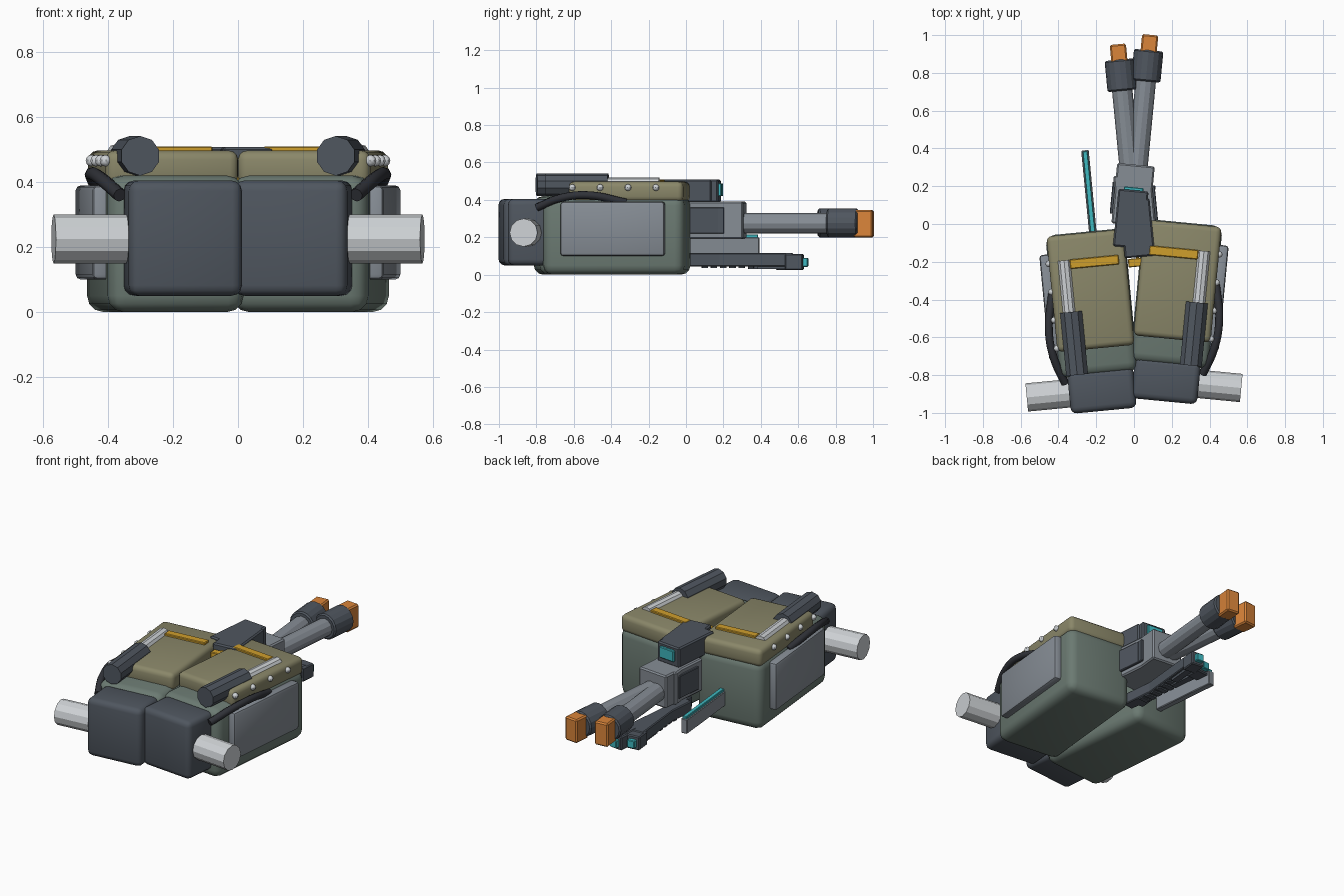
import bpy, bmesh, math
from mathutils import Matrix, Vector

if "Cube" in bpy.data.objects:
    bpy.data.objects.remove(bpy.data.objects["Cube"])


def material(name, hex_code):
    rgb = [int(hex_code[i:i + 2], 16) / 255 for i in (0, 2, 4)]
    col = [c / 12.92 if c < 0.04 else ((c + 0.055) / 1.055) ** 2.4 for c in rgb] + [1]
    m = bpy.data.materials.new(name)
    m.use_nodes = True
    m.diffuse_color = col
    m.node_tree.nodes["Principled BSDF"].inputs["Base Color"].default_value = col
    return m


BODY = material("grey green", "6b7a72")
LID = material("olive", "8a8769")
DARK = material("dark slate", "4f565f")
GREY = material("mid grey", "868d95")
SILVER = material("silver", "ced2d5")
TEAL = material("teal", "3fb8c0")
ORANGE = material("orange", "da853a")
YELLOW = material("yellow", "cf9f2c")
HOSE = material("black rubber", "303238")


def frame(s):
    """Placement of one half: s = 1 is +x, s = -1 is -x."""
    return (Matrix.Translation((s * 0.224, -0.395 + s * 0.025, 0))
            @ Matrix.Rotation(math.radians(-5.5 * s), 4, 'Z'))


def finish(name, bm, mat, s, smooth=True):
    me = bpy.data.meshes.new(name)
    bm.to_mesh(me)
    bm.free()
    me.materials.append(mat)
    if smooth:
        me.shade_smooth()
        me.set_sharp_from_angle(angle=math.radians(35))
    ob = bpy.data.objects.new(name + ("_left" if s > 0 else "_right"), me)
    bpy.context.collection.objects.link(ob)
    ob.matrix_world = frame(s)
    return ob


def box(name, mat, s, x, y, z, bevel=0.0, seg=3):
    """Box from (min, max) ranges in the half's own frame; x is mirrored by s."""
    bm = bmesh.new()
    bmesh.ops.create_cube(bm, size=1)
    size = Vector((x[1] - x[0], y[1] - y[0], z[1] - z[0]))
    mid = Vector((s * (x[0] + x[1]) / 2, (y[0] + y[1]) / 2, (z[0] + z[1]) / 2))
    bmesh.ops.scale(bm, vec=size, verts=bm.verts)
    bmesh.ops.translate(bm, vec=mid, verts=bm.verts)
    if bevel:
        bmesh.ops.bevel(bm, geom=bm.edges[:], offset=bevel, segments=seg,
                        profile=0.5, affect='EDGES')
    return finish(name, bm, mat, s)


def rod(name, mat, s, axis, a, b, u, z, r, sides=12, bevel=0.0):
    """Prism along local x or y from a to b; u is the other horizontal position."""
    bm = bmesh.new()
    bmesh.ops.create_cone(bm, cap_ends=True, segments=sides, radius1=r, radius2=r, depth=b - a)
    if bevel:
        rim = [e for e in bm.edges if abs(e.verts[0].co.z - e.verts[1].co.z) < 1e-5]
        bmesh.ops.bevel(bm, geom=rim, offset=bevel, segments=1, affect='EDGES')
    mid = (a + b) / 2
    if axis == 'x':
        turn, pos = Matrix.Rotation(math.pi / 2, 4, 'Y'), (s * mid, u, z)
    else:
        turn, pos = Matrix.Rotation(-math.pi / 2, 4, 'X'), (s * u, mid, z)
    bmesh.ops.transform(bm, matrix=Matrix.Translation(pos) @ turn, verts=bm.verts)
    return finish(name, bm, mat, s, False)


def hose(s):
    cu = bpy.data.curves.new("hose", 'CURVE')
    cu.dimensions = '3D'
    cu.bevel_depth = 0.021
    cu.bevel_resolution = 2
    cu.resolution_u = 6
    cu.use_fill_caps = True
    path = [(0.18, -0.41, 0.36), (0.225, -0.28, 0.41), (0.24, -0.13, 0.425), (0.205, 0.07, 0.385)]
    sp = cu.splines.new('BEZIER')
    sp.bezier_points.add(len(path) - 1)
    for p, (x, y, z) in zip(sp.bezier_points, path):
        p.co = (s * x, y, z)
        p.handle_left_type = p.handle_right_type = 'AUTO'
    cu.materials.append(HOSE)
    ob = bpy.data.objects.new("hose_left" if s > 0 else "hose_right", cu)
    bpy.context.collection.objects.link(ob)
    ob.matrix_world = frame(s)


for s in (1, -1):
    # Main hull, lid, front block and side panel
    box("hull", BODY, s, (-0.21, 0.21), (-0.38, 0.38), (0, 0.42), 0.05)
    box("lid", LID, s, (-0.205, 0.205), (-0.24, 0.375), (0.39, 0.497), 0.028)
    box("lid_stripe", YELLOW, s, (-0.165, 0.095), (0.192, 0.242), (0.49, 0.51), 0.004, 1)
    box("front_block", DARK, s, (-0.185, 0.165), (-0.572, -0.35), (0.05, 0.405), 0.032)
    box("side_panel", GREY, s, (0.19, 0.252), (-0.28, 0.28), (0.1, 0.39), 0.016, 2)
    rod("front_axle", SILVER, s, 'x', 0.1, 0.39, -0.463, 0.225, 0.075)

    # Piston, bolts and hose on the outer edge
    rod("piston_sleeve", DARK, s, 'y', -0.37, -0.035, 0.113, 0.481, 0.061, 10)
    rod("piston_rod", SILVER, s, 'y', -0.1, 0.24, 0.124, 0.482, 0.037, 10)
    for y in (-0.22, -0.07, 0.08, 0.23):
        bm = bmesh.new()
        bmesh.ops.create_uvsphere(bm, u_segments=8, v_segments=6, radius=0.018)
        bmesh.ops.translate(bm, vec=(s * 0.206, y, 0.466), verts=bm.verts)
        finish("bolt", bm, SILVER, s)
    hose(s)

    # Rear arm mount with side plates and sensor
    c = -0.278
    box("arm_mount", GREY, s, (c - 0.1, c + 0.1), (0.34, 0.66), (0.19, 0.39), 0.008, 1)
    for d in (-1, 1):
        x = c + d * 0.1
        box("mount_plate", DARK, s, (x - 0.014, x + 0.014), (0.39, 0.56), (0.22, 0.36), 0.004, 1)
    box("sensor_housing", DARK, s, (c - 0.08, c + 0.08), (0.22, 0.525), (0.385, 0.508), 0.008, 1)
    box("sensor_lens", TEAL, s, (c - 0.052, c + 0.052), (0.5, 0.54), (0.42, 0.488), 0.004, 1)
    box("sensor_bracket", YELLOW, s, (c - 0.025, c + 0.065), (0.17, 0.215), (0.4, 0.475), 0.004, 1)

    # Barrel with muzzle and tip
    b = -0.269
    rod("barrel", GREY, s, 'y', 0.6, 1.12, b, 0.275, 0.054)
    rod("muzzle", DARK, s, 'y', 1.105, 1.27, b, 0.277, 0.078, 16, 0.008)
    box("muzzle_tip", ORANGE, s, (b - 0.043, b + 0.043), (1.25, 1.352), (0.2, 0.345), 0.008, 1)

    # Lower slim arm with ribs underneath
    box("lower_arm", DARK, s, (c - 0.035, c + 0.035), (0.36, 0.92), (0.045, 0.115), 0.005, 1)
    box("lower_arm_tip", DARK, s, (c - 0.042, c + 0.042), (0.88, 0.975), (0.025, 0.11), 0.006, 1)
    box("lower_arm_rail", DARK, s, (c - 0.02, c + 0.02), (0.73, 0.9), (0.03, 0.06))
    box("lower_arm_light", TEAL, s, (c - 0.024, c + 0.024), (0.96, 1.0), (0.042, 0.09), 0.004, 1)
    for i in range(5):
        y = 0.48 + i * 0.05
        box("arm_rib", DARK, s, (c - 0.028, c + 0.028), (y, y + 0.03), (0.037, 0.05))

# Single upright fin with a glowing top edge
box("fin", GREY, -1, (-0.062, -0.022), (0.36, 0.81), (0.11, 0.2), 0.004, 1)
box("fin_edge", TEAL, -1, (-0.055, -0.029), (0.36, 0.805), (0.19, 0.214), 0.003, 1)
